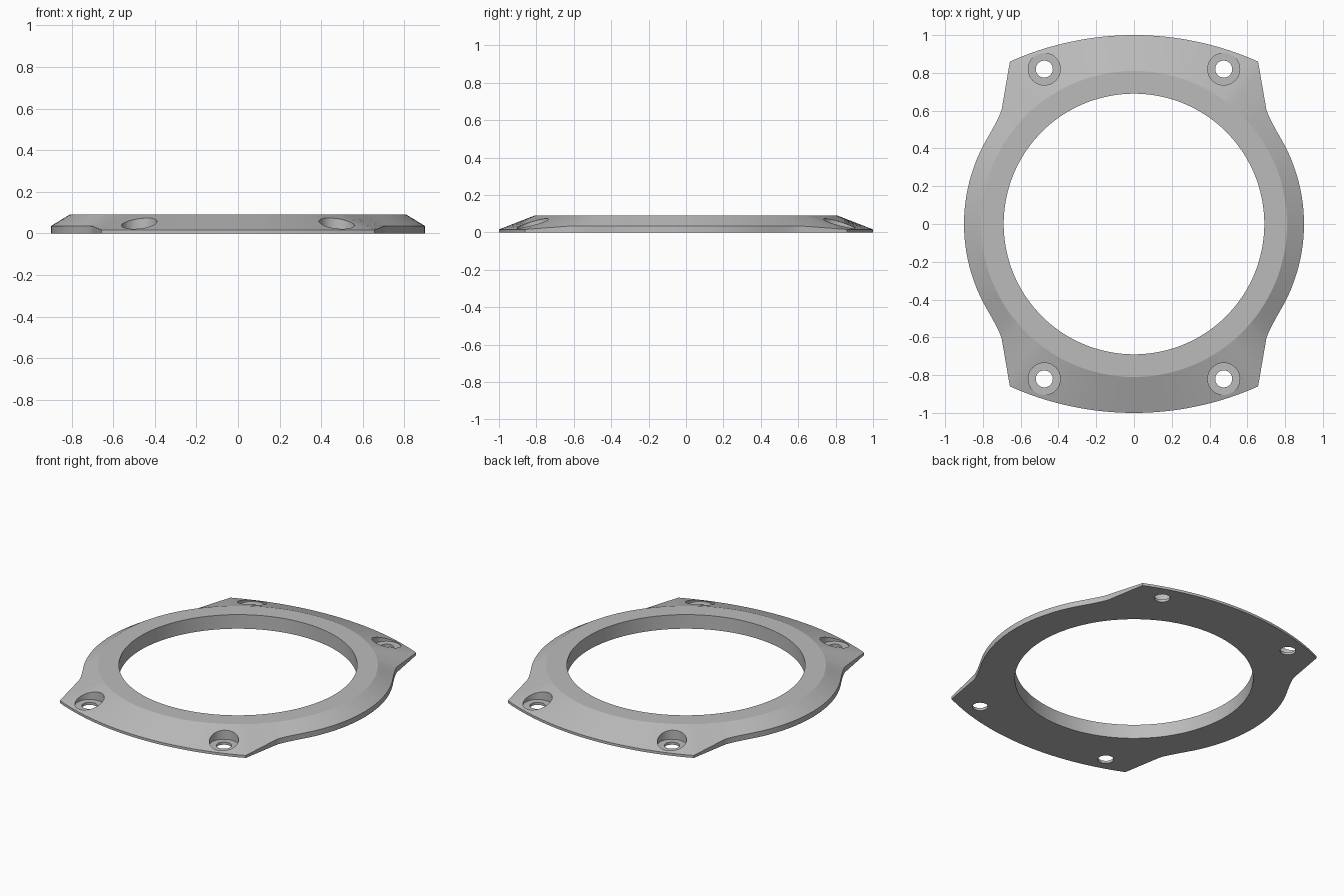
import bpy, bmesh, math
from mathutils import Vector

if "Cube" in bpy.data.objects:
    bpy.data.objects.remove(bpy.data.objects["Cube"])

grey = bpy.data.materials.new("light grey")
grey.diffuse_color = (0.5, 0.5, 0.5, 1)
grey.use_nodes = True
grey.node_tree.nodes["Principled BSDF"].inputs["Base Color"].default_value = grey.diffuse_color

R_IN, R_TOP, Z_TOP = 0.69, 0.81, 0.09
Z_SIDE, Z_CORNER = 0.035, 0.016


def make_object(name, bm):
    bmesh.ops.recalc_face_normals(bm, faces=bm.faces)
    mesh = bpy.data.meshes.new(name)
    bm.to_mesh(mesh)
    bm.free()
    mesh.materials.append(grey)
    obj = bpy.data.objects.new(name, mesh)
    bpy.context.collection.objects.link(obj)
    return obj


def quarter_outline():
    """Outer edge from +x to +y, as (x, y, edge height)."""
    pts = []
    # round side
    for i in range(12):
        a = math.radians(30 * i / 12)
        pts.append((0.9 * math.cos(a), 0.9 * math.sin(a), Z_SIDE))
    # concave blend into the ear
    p0, p1, p2 = Vector((0.779, 0.45)), Vector((0.705, 0.578)), Vector((0.70, 0.61))
    for i in range(8):
        t = i / 8
        p = p0 * (1 - t) ** 2 + p1 * 2 * t * (1 - t) + p2 * t * t
        pts.append((p.x, p.y, Z_SIDE))
    # straight ear edge, getting thinner towards the corner
    corner = Vector((0.657, 0.86))
    for i in range(5):
        t = i / 5
        p = p2.lerp(corner, t)
        pts.append((p.x, p.y, Z_SIDE + (Z_CORNER - Z_SIDE) * t))
    # shallow arc across the end
    rad = (corner.x ** 2 + 0.14 ** 2) / 0.28
    a0 = math.asin(corner.x / rad)
    for i in range(17):
        a = a0 * (1 - i / 16)
        pts.append((rad * math.sin(a), 1 - rad + rad * math.cos(a), Z_CORNER))
    return pts


# mirror the quarter into a full loop
q = quarter_outline()
half = q + [(-x, y, z) for x, y, z in q[-2::-1]]
outline = half + [(x, -y, z) for x, y, z in half[-2:0:-1]]

# ring body: loft inner wall, flat top, slope, outer edge and underside
bm = bmesh.new()
sections = []
for x, y, z in outline:
    r = math.hypot(x, y)
    c, s = x / r, y / r
    sections.append([bm.verts.new(v) for v in (
        (R_IN * c, R_IN * s, 0), (R_IN * c, R_IN * s, Z_TOP),
        (R_TOP * c, R_TOP * s, Z_TOP), (x, y, z), (x, y, 0))])
for a, b in zip(sections, sections[1:] + sections[:1]):
    for k in range(5):
        j = (k + 1) % 5
        bm.faces.new((a[k], a[j], b[j], b[k]))
ring = make_object("cover_ring", bm)

# stepped cutters for the four screw holes
bm = bmesh.new()
N = 40
profile = [(0.045, -0.1), (0.045, 0.016), (0.085, 0.016), (0.085, 0.2)]
for cx in (-0.475, 0.475):
    for cy in (-0.82, 0.82):
        loops = [[bm.verts.new((cx + r * math.cos(2 * math.pi * i / N),
                                cy + r * math.sin(2 * math.pi * i / N), z))
                  for i in range(N)] for r, z in profile]
        for lo, hi in zip(loops, loops[1:]):
            for i in range(N):
                j = (i + 1) % N
                bm.faces.new((lo[i], lo[j], hi[j], hi[i]))
        bm.faces.new(loops[0][::-1])
        bm.faces.new(loops[-1])
cutter = make_object("screw_hole_cutter", bm)
cutter.hide_render = True

# cut the holes and shade
mod = ring.modifiers.new("screw_holes", 'BOOLEAN')
mod.operation = 'DIFFERENCE'
mod.solver = 'EXACT'
mod.object = cutter
bpy.context.view_layer.objects.active = ring
ring.select_set(True)
bpy.ops.object.modifier_apply(modifier=mod.name)
bpy.data.objects.remove(cutter)
bpy.ops.object.shade_smooth_by_angle(angle=math.radians(14))
